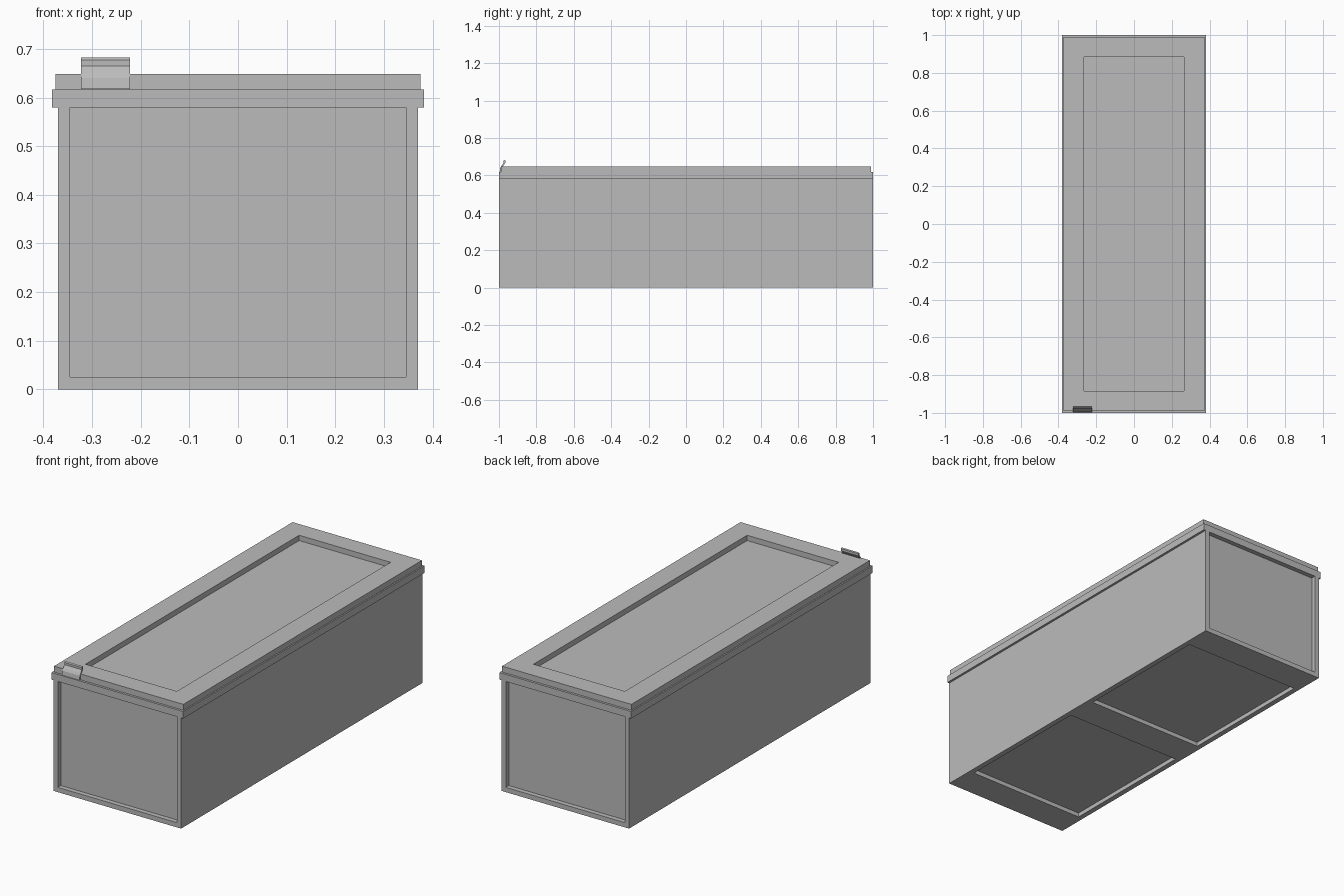
import bpy
import bmesh

cube = bpy.data.objects.get("Cube")
if cube:
    bpy.data.objects.remove(cube, do_unlink=True)

grey = bpy.data.materials.new("plain grey")
grey.use_nodes = True
COLOUR = (0.5, 0.5, 0.5, 1.0)
grey.diffuse_color = COLOUR
for node in grey.node_tree.nodes:
    if node.type == 'BSDF_PRINCIPLED':
        node.inputs["Base Color"].default_value = COLOUR


def add_object(name, bm):
    bmesh.ops.recalc_face_normals(bm, faces=bm.faces)
    mesh = bpy.data.meshes.new(name)
    bm.to_mesh(mesh)
    bm.free()
    mesh.materials.append(grey)
    obj = bpy.data.objects.new(name, mesh)
    bpy.context.collection.objects.link(obj)
    return obj


def extrude_profile(name, points, axis, start, end):
    """Closed profile swept along x (points are y, z) or y (points are x, z)."""
    bm = bmesh.new()
    if axis == 'x':
        verts = [bm.verts.new((start, a, b)) for a, b in points]
        step = (end - start, 0, 0)
    else:
        verts = [bm.verts.new((a, start, b)) for a, b in points]
        step = (0, end - start, 0)
    face = bm.faces.new(verts)
    result = bmesh.ops.extrude_face_region(bm, geom=[face])
    moved = [g for g in result["geom"] if isinstance(g, bmesh.types.BMVert)]
    bmesh.ops.translate(bm, verts=moved, vec=step)
    # extrusion keeps or drops the first face depending on orientation: close any gap
    bmesh.ops.holes_fill(bm, edges=[e for e in bm.edges if e.is_boundary])
    return add_object(name, bm)


def box(name, x, y, z):
    return extrude_profile(name, [(x[0], z[0]), (x[1], z[0]), (x[1], z[1]), (x[0], z[1])],
                           'y', y[0], y[1])


def cut(target, x, y, z):
    """Sink a rectangular recess into the target."""
    cutter = box("recess_cutter", x, y, z)
    cutter.hide_render = True
    mod = target.modifiers.new("recess", 'BOOLEAN')
    mod.operation = 'DIFFERENCE'
    mod.solver = 'EXACT'
    mod.object = cutter
    bpy.context.view_layer.objects.active = target
    bpy.ops.object.modifier_apply(modifier=mod.name)
    bpy.data.objects.remove(cutter, do_unlink=True)


# Body with an overhanging rim along both long sides
W, RIM, RIM_Z, TOP = 0.37, 0.382, 0.58, 0.617
half = [(W, 0), (W, RIM_Z), (RIM, RIM_Z), (RIM, TOP)]
body = extrude_profile("container_body", half + [(-x, z) for x, z in reversed(half)],
                       'y', -1.0, 1.0)

# Recessed end panels and two recessed floor panels
for s in (-1, 1):
    cut(body, (-0.345, 0.345), sorted((s * 0.975, s * 1.1)), (0.025, RIM_Z))
    cut(body, (-0.342, 0.342), sorted((s * 0.085, s * 0.84)), (-0.1, 0.022))

# Lid with a sunken centre panel
lid = box("lid", (-0.375, 0.375), (-0.988, 0.988), (TOP, 0.648))
cut(lid, (-0.265, 0.265), (-0.885, 0.885), (0.62, 0.75))

# Bent catch on the front edge of the lid
catch = [(-0.986, 0.618), (-0.996, 0.618), (-0.993, 0.640), (-0.986, 0.652),
         (-0.976, 0.665), (-0.976, 0.677), (-0.971, 0.682), (-0.966, 0.678),
         (-0.966, 0.668), (-0.980, 0.647)]
extrude_profile("lid_catch", catch, 'x', -0.323, -0.222)
